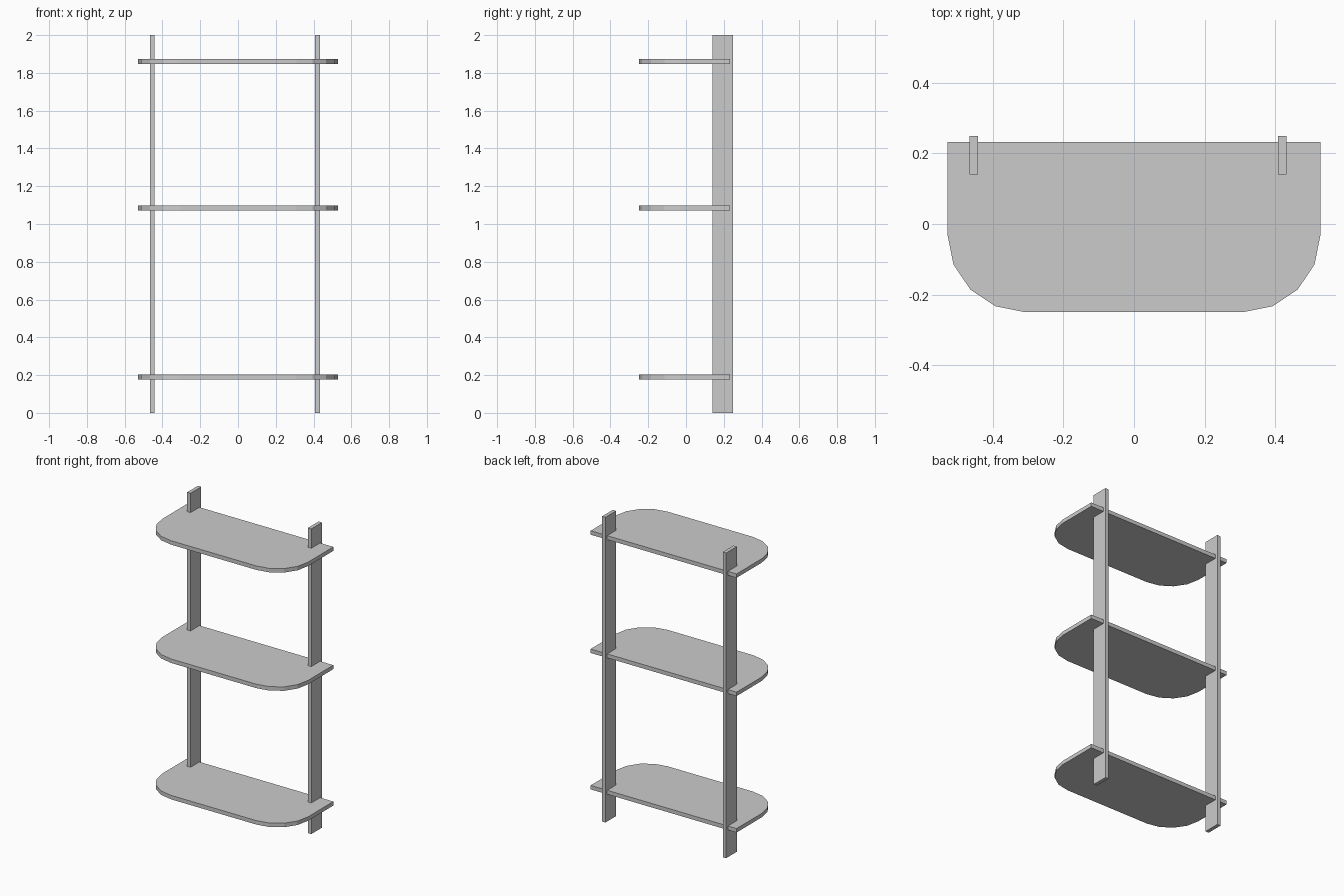
import bpy, bmesh, math

if "Cube" in bpy.data.objects:
    bpy.data.objects.remove(bpy.data.objects["Cube"])

SHELF_HALF, BACK, FRONT, RADIUS, THICK = 0.529, 0.232, -0.25, 0.22, 0.026


def extrude_outline(name, outline, z0, z1):
    bm = bmesh.new()
    face = bm.faces.new([bm.verts.new((x, y, z0)) for x, y in outline])
    new = bmesh.ops.extrude_face_region(bm, geom=[face])["geom"]
    bmesh.ops.translate(bm, vec=(0, 0, z1 - z0),
                        verts=[g for g in new if isinstance(g, bmesh.types.BMVert)])
    bmesh.ops.recalc_face_normals(bm, faces=bm.faces)
    mesh = bpy.data.meshes.new(name)
    bm.to_mesh(mesh)
    bm.free()
    obj = bpy.data.objects.new(name, mesh)
    bpy.context.collection.objects.link(obj)
    return obj


# Shelf outline: square at the back, four-segment rounded front corners
right = [(SHELF_HALF - RADIUS + RADIUS * math.cos(a), FRONT + RADIUS - RADIUS * math.sin(a))
         for a in (math.radians(22.5 * i) for i in range(5))]
right = [(SHELF_HALF, BACK)] + right
outline = right + [(-x, y) for x, y in reversed(right)]

# Three shelves
for name, z in (("lower_shelf", 0.191), ("middle_shelf", 1.085), ("upper_shelf", 1.86)):
    extrude_outline(name, outline, z - THICK / 2, z + THICK / 2)

# Two upright planks, standing slightly proud of the shelves' back edge
for name, x in (("left_upright", -0.454), ("right_upright", 0.421)):
    w = 0.0122
    extrude_outline(name, [(x - w, 0.14), (x + w, 0.14), (x + w, 0.25), (x - w, 0.25)], 0, 2)
